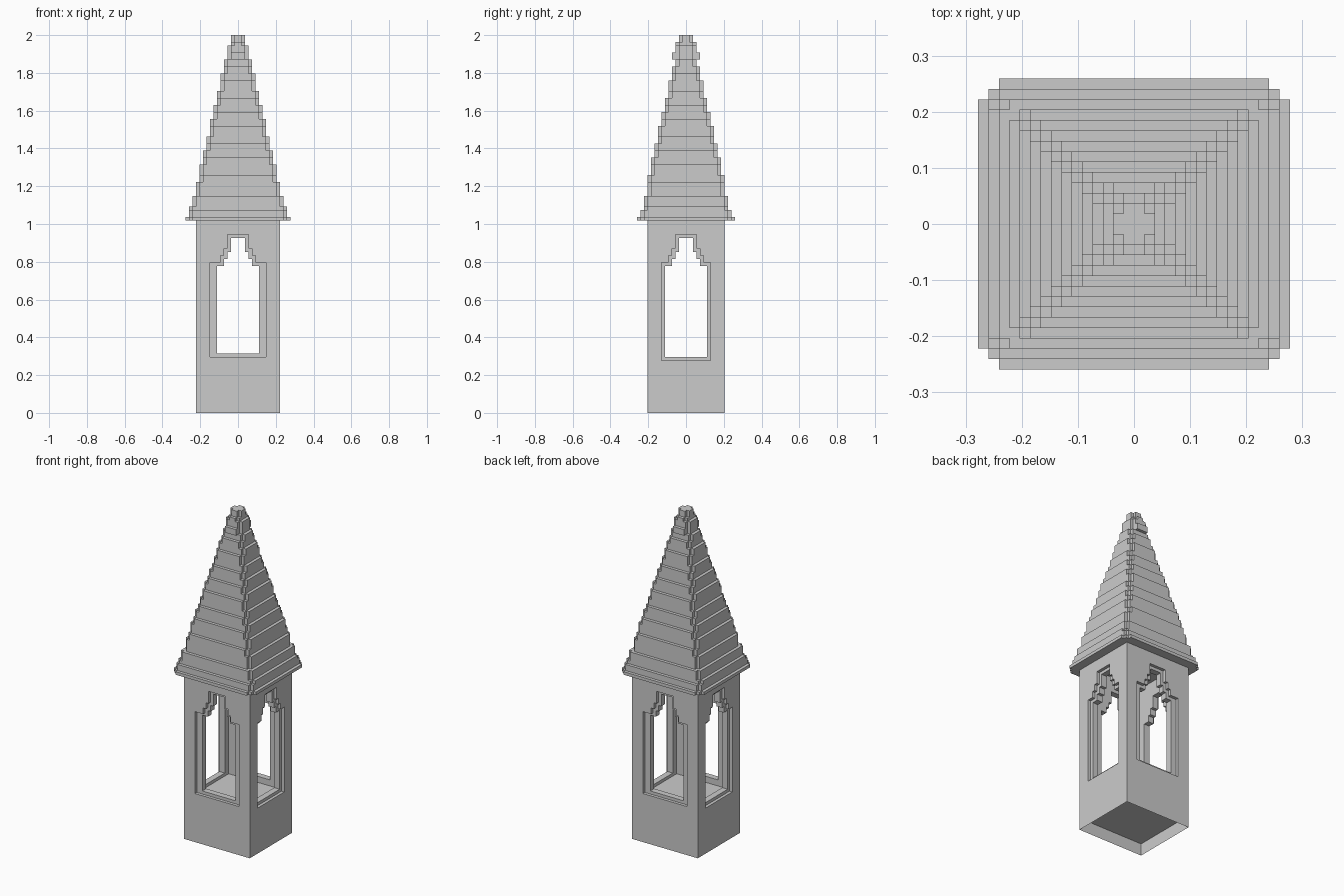
import bpy, bmesh

if "Cube" in bpy.data.objects:
    bpy.data.objects.remove(bpy.data.objects["Cube"])

V = 2 / 108  # size of one building block


def make(name, bm):
    bmesh.ops.remove_doubles(bm, verts=bm.verts, dist=V * 0.01)
    bmesh.ops.recalc_face_normals(bm, faces=bm.faces)
    me = bpy.data.meshes.new(name)
    bm.to_mesh(me)
    bm.free()
    ob = bpy.data.objects.new(name, me)
    bpy.context.collection.objects.link(ob)
    return ob


def prism(name, outline, lo, hi, axis):
    """Extrude a (side, height) outline along x, or y, in block units."""
    bm = bmesh.new()
    at = lambda s, z, d: (d * V, s * V, z * V) if axis == 'x' else (s * V, d * V, z * V)
    f = bm.faces.new([bm.verts.new(at(s, z, lo)) for s, z in outline])
    g = bmesh.ops.extrude_face_region(bm, geom=[f])
    vs = [e for e in g['geom'] if isinstance(e, bmesh.types.BMVert)]
    bmesh.ops.translate(bm, verts=vs, vec=at(0, 0, hi - lo))
    return make(name, bm)


def box(name, hx, y0, y1, z0, z1):
    return prism(name, [(-hx, z0), (hx, z0), (hx, z1), (-hx, z1)], y0, y1, 'y')


def arch(sill, steps):
    """Stepped arch outline from (half width, top) steps, mirrored."""
    half, z = [], sill
    for w, top in steps:
        half += [(w, z), (w, top)]
        z = top
    return half + [(-w, z) for w, z in reversed(half)]


def cut(ob, cutter):
    cutter.hide_render = True
    m = ob.modifiers.new('cut', 'BOOLEAN')
    m.operation, m.solver, m.object = 'DIFFERENCE', 'EXACT', cutter
    bpy.context.view_layer.objects.active = ob
    bpy.ops.object.modifier_apply(modifier=m.name)
    bpy.data.objects.remove(cutter, do_unlink=True)


# Square tower body with an open chamber
body = box('tower_body', 12, -11, 11, 0, 55)
cut(body, box('chamber', 9, -8, 8, 15, 60))

# Window openings and their stepped recessed frames
inner = [(6, 42), (4, 44), (3, 46), (2, 50)]
upper = [(5, 45), (4, 47), (3, 51)]
for axis, face, in_sill, out_sill, out_w in (('y', 11, 17, 16, 8), ('x', 12, 16, 15, 7)):
    cut(body, prism('opening', arch(in_sill, inner), -20, 20, axis))
    frame = arch(out_sill, [(out_w, 43)] + upper)
    cut(body, prism('recess', frame, face - 1, 20, axis))
    cut(body, prism('recess', frame, -20, 1 - face, axis))

# Open underside with a raised base plate
bm = bmesh.new()
bm.from_mesh(body.data)
low = [f for f in bm.faces if all(v.co.z < V * 0.1 for v in f.verts)]
bmesh.ops.delete(bm, geom=low, context='FACES')
bm.to_mesh(body.data)
bm.free()
bm = bmesh.new()
bm.faces.new([bm.verts.new((x * V, y * V, 4 * V))
              for x, y in ((-12, -11), (-12, 11), (12, 11), (12, -11))])
make('base_plate', bm)

# Spire as a terraced height field: tops of each layer, widest first
x_tops = [56, 59, 62, 66, 71, 75, 79, 84, 88, 92, 97, 101, 105, 108]   # half width 15..2
y_tops = [56, 58, 62, 68, 73, 77, 82, 86, 90, 95, 99, 106, 108]       # half width 14..2


def half_width(tops, widest, k):
    return widest - sum(t <= k for t in tops)


def height(i, j):
    a, b = int(abs(i + 0.5) + 0.5), int(abs(j + 0.5) + 0.5)
    h = 55
    for k in range(55, 108):
        X, Y = half_width(x_tops, 15, k), half_width(y_tops, 14, k)
        if a <= X and b <= Y and a + b <= X + Y - (2 if k == 55 else 1):
            h = k + 1
    return h


H = {(i, j): height(i, j) for i in range(-16, 16) for j in range(-15, 15)}
bm = bmesh.new()


def quad(*pts):
    bm.faces.new([bm.verts.new((x * V, y * V, z * V)) for x, y, z in pts])


for (i, j), h in H.items():
    if h == 55:
        continue
    ring = [(i, j), (i + 1, j), (i + 1, j + 1), (i, j + 1)]
    quad(*[(x, y, h) for x, y in ring])
    quad(*[(x, y, 55) for x, y in reversed(ring)])
    for n, (di, dj) in enumerate(((0, -1), (1, 0), (0, 1), (-1, 0))):
        p, q = ring[n], ring[(n + 1) % 4]
        for z in range(H[i + di, j + dj], h):
            quad((*p, z), (*q, z), (*q, z + 1), (*p, z + 1))
bmesh.ops.remove_doubles(bm, verts=bm.verts, dist=V * 0.01)
bmesh.ops.recalc_face_normals(bm, faces=bm.faces)
bmesh.ops.dissolve_limit(bm, angle_limit=0.01, verts=bm.verts, edges=bm.edges)
make('spire_roof', bm)

# Small collar blocks near the tip
box('tip_block_back', 2, 3, 4, 101, 103)
box('tip_block_front', 2, -4, -3, 101, 103)
